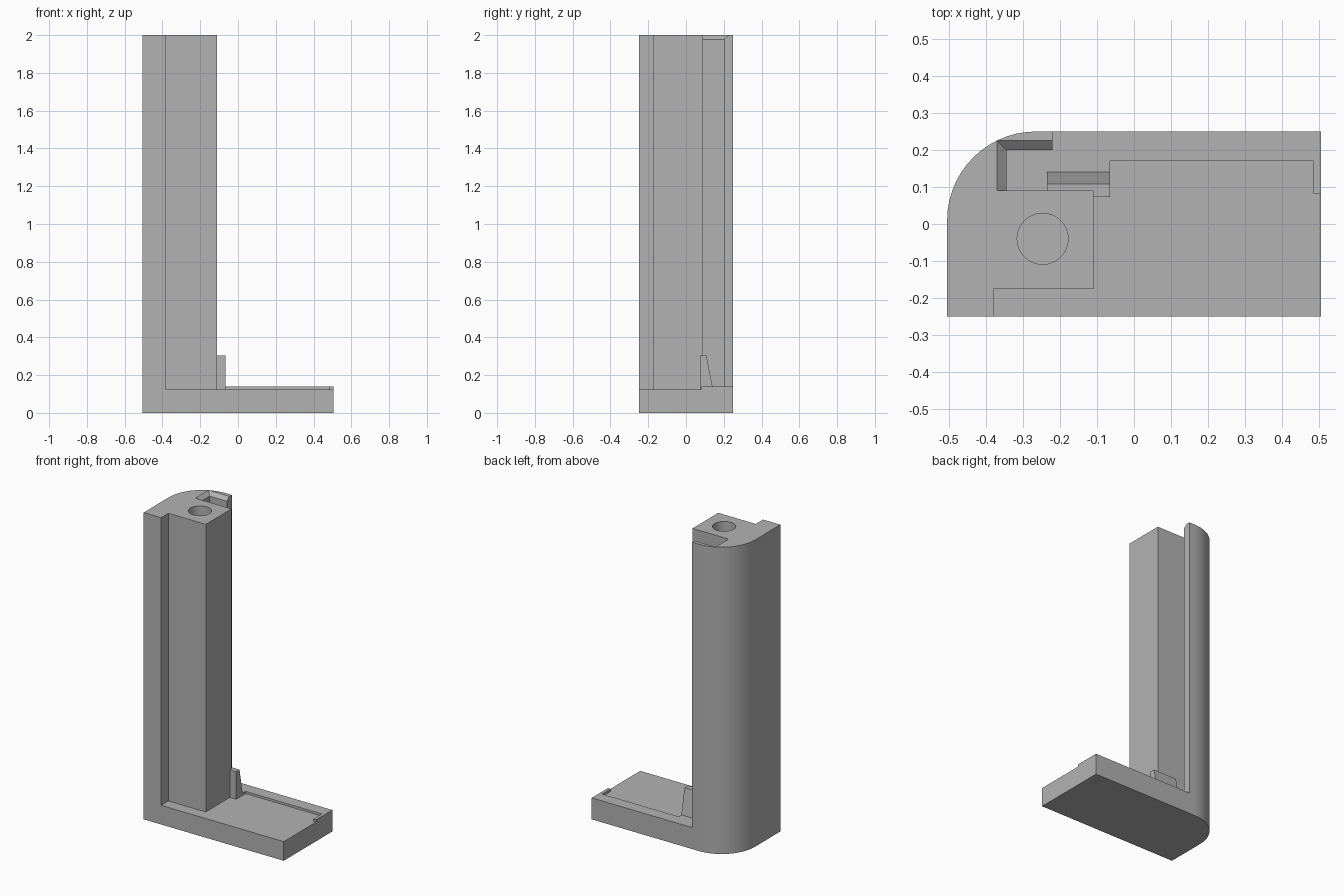
import bpy, bmesh
from math import cos, sin, pi, radians

cube = bpy.data.objects.get("Cube")
if cube:
    bpy.data.objects.remove(cube, do_unlink=True)

grey = bpy.data.materials.new("plain grey")
grey.use_nodes = True
grey.diffuse_color = (0.45, 0.45, 0.45, 1)
grey.node_tree.nodes["Principled BSDF"].inputs["Base Color"].default_value = grey.diffuse_color


def solid(name, lower, upper):
    """Closed solid between two matching outlines of 3D points."""
    bm = bmesh.new()
    a = [bm.verts.new(p) for p in lower]
    b = [bm.verts.new(p) for p in upper]
    bm.faces.new(a)
    bm.faces.new(b)
    for i in range(len(a)):
        j = (i + 1) % len(a)
        bm.faces.new((a[i], a[j], b[j], b[i]))
    bmesh.ops.recalc_face_normals(bm, faces=bm.faces)
    mesh = bpy.data.meshes.new(name)
    bm.to_mesh(mesh)
    bm.free()
    mesh.materials.append(grey)
    obj = bpy.data.objects.new(name, mesh)
    bpy.context.collection.objects.link(obj)
    return obj


def prism(name, outline, z0, z1):
    return solid(name, [(x, y, z0) for x, y in outline], [(x, y, z1) for x, y in outline])


def arc(cx, cy, r, start, end, steps):
    return [(cx + r * cos(start + (end - start) * i / steps),
             cy + r * sin(start + (end - start) * i / steps)) for i in range(steps + 1)]


L, R, F, B = -0.505, 0.505, -0.25, 0.25
corner = arc(L + 0.24, B - 0.24, 0.24, pi / 2, pi, 14)

# Foot plate with one rounded back corner
bracket = prism("corner_bracket", [(L, F), (R, F), (R, B)] + corner, 0, 0.125)

# Upright: outer wall, square core and the slot behind the core
upright = prism("upright", [(L, F), (-0.38, F), (-0.38, -0.175), (-0.11, -0.175), (-0.11, 0.09),
                            (-0.345, 0.09), (-0.345, 0.2), (-0.22, 0.2), (-0.22, B)] + corner, 0, 2)

# Raised rim along the back of the foot
rim = prism("back_rim", [(-0.36, 0.075), (-0.065, 0.075), (-0.065, 0.17), (0.485, 0.17),
                         (0.485, 0.083), (R, 0.083), (R, B), (-0.265, B), (-0.36, 0.21)], 0.05, 0.14)

# Tapered tab beside the core
tab_side = [(0.073, 0.08), (0.152, 0.08), (0.108, 0.305), (0.073, 0.305)]
tab = solid("tapered_tab", [(-0.235, y, z) for y, z in tab_side],
            [(-0.065, y, z) for y, z in tab_side])

# Cutters: round bore and the bevelled mouth of the slot
bore = prism("bore_cutter", arc(-0.247, -0.04, 0.069, 0, 2 * pi * 31 / 32, 31), 0.14, 2.1)


def mouth_outline(grow, z):
    return [(-0.345 - grow, 0.09, z), (-0.15, 0.09, z),
            (-0.15, 0.2 + grow, z), (-0.345 - grow, 0.2 + grow, z)]


mouth = solid("mouth_cutter", mouth_outline(0, 1.978), mouth_outline(0.05, 2.022))

# Merge the parts into one clean body
bpy.context.view_layer.objects.active = bracket
for part, mode in ((upright, 'UNION'), (rim, 'UNION'), (tab, 'UNION'),
                   (bore, 'DIFFERENCE'), (mouth, 'DIFFERENCE')):
    mod = bracket.modifiers.new(part.name, 'BOOLEAN')
    mod.operation, mod.object, mod.solver = mode, part, 'EXACT'
    bpy.ops.object.modifier_apply(modifier=mod.name)
    bpy.data.objects.remove(part, do_unlink=True)

bm = bmesh.new()
bm.from_mesh(bracket.data)
bmesh.ops.remove_doubles(bm, verts=bm.verts, dist=0.0002)
bmesh.ops.dissolve_limit(bm, angle_limit=radians(0.5), verts=bm.verts, edges=bm.edges)
bm.to_mesh(bracket.data)
bm.free()

bpy.ops.object.select_all(action='DESELECT')
bracket.select_set(True)
bpy.ops.object.shade_smooth_by_angle(angle=radians(25))
